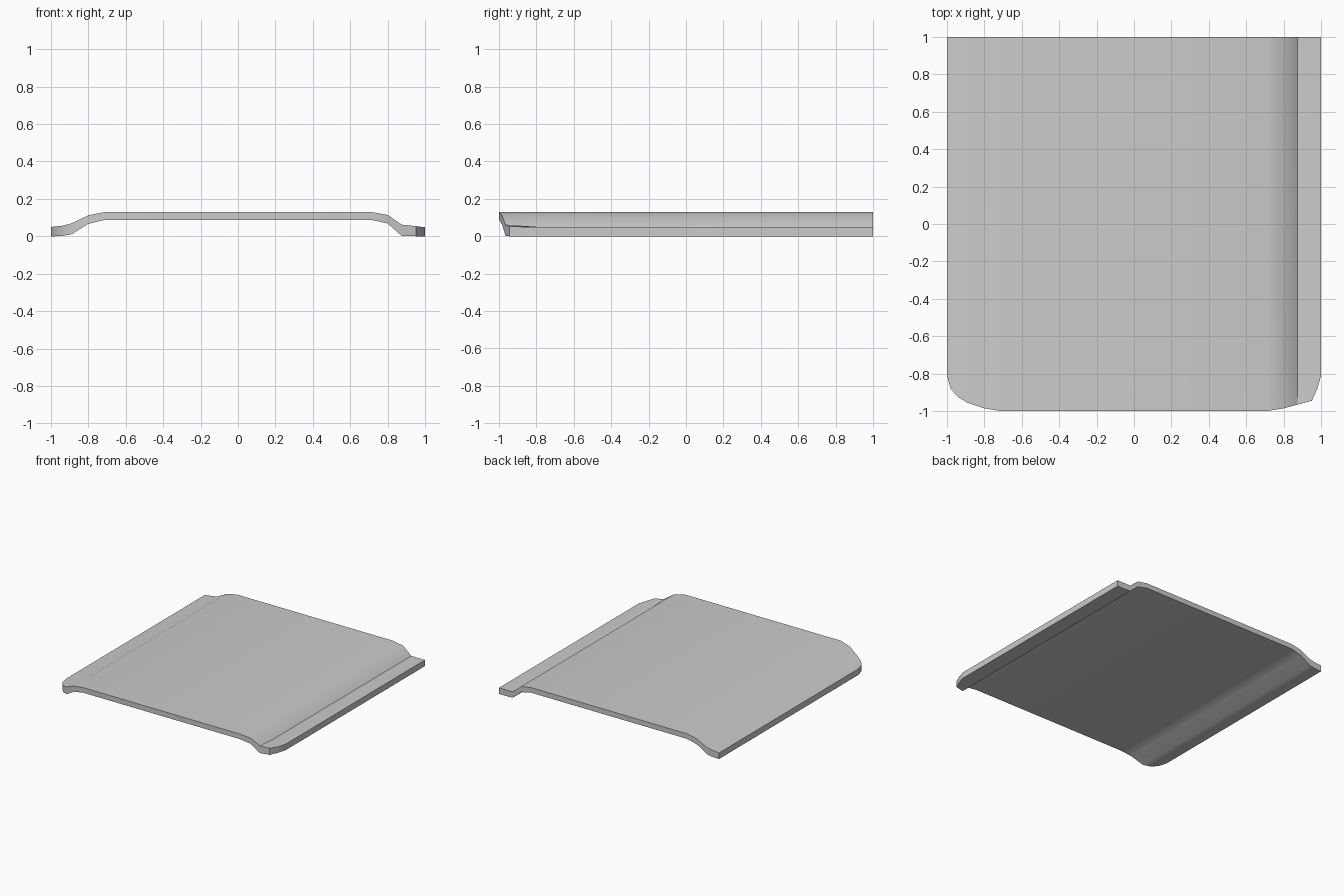
import bpy, bmesh

if "Cube" in bpy.data.objects:
    bpy.data.objects.remove(bpy.data.objects["Cube"])

# Columns across the plate: x, front edge y, underside z, top z, extra lift of top at the front edge
columns = [
    (-1.00, -0.81, 0.000, 0.050, 0.0),
    (-0.98, -0.88, 0.000, 0.052, 0.0),
    (-0.94, -0.925, 0.002, 0.056, 0.0),
    (-0.89, -0.955, 0.010, 0.065, 0.004),
    (-0.80, -0.985, 0.066, 0.112, 0.0),
    (-0.71, -1.00, 0.088, 0.130, 0.0),
    (0.71, -1.00, 0.088, 0.130, 0.0),
    (0.80, -0.985, 0.068, 0.114, 0.0),
    (0.875, -0.965, 0.002, 0.050, 0.012),
    (0.95, -0.945, 0.000, 0.050, 0.004),
    (0.98, -0.88, 0.000, 0.050, 0.0),
    (1.00, -0.81, 0.000, 0.050, 0.0),
]

bm = bmesh.new()
# Each column is a ring: top front, top middle, top back, bottom back, bottom middle, bottom front
rings = []
for x, front, low, high, lift in columns:
    points = [(front, high + lift), (-0.79, high), (1, high),
              (1, low), (-0.79, low), (front, low)]
    rings.append([bm.verts.new((x, y, z)) for y, z in points])

# Skin between neighbouring columns
for a, b in zip(rings, rings[1:]):
    for i in range(6):
        j = (i + 1) % 6
        bm.faces.new((a[i], b[i], b[j], a[j]))

# Side edges
for ring in (rings[0], rings[-1]):
    bm.faces.new((ring[0], ring[1], ring[4], ring[5]))
    bm.faces.new((ring[1], ring[2], ring[3], ring[4]))
bmesh.ops.recalc_face_normals(bm, faces=bm.faces)

mesh = bpy.data.meshes.new("curved_plate")
bm.to_mesh(mesh)
bm.free()
plate = bpy.data.objects.new("curved_plate", mesh)
bpy.context.collection.objects.link(plate)
bpy.context.view_layer.objects.active = plate
plate.select_set(True)
bpy.ops.object.shade_smooth_by_angle(angle=0.56)
